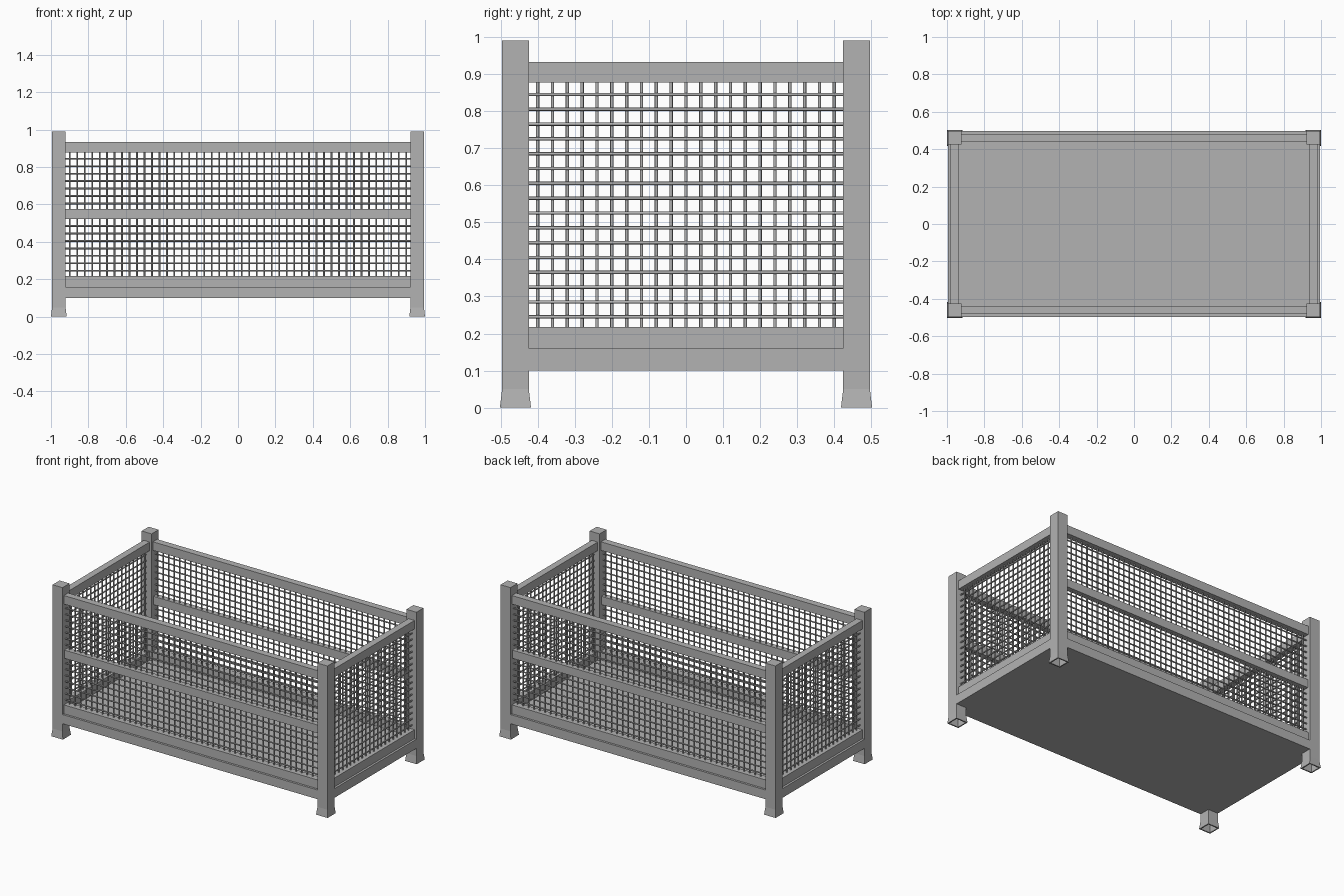
import bpy, bmesh
from math import pi
from mathutils import Matrix, Vector

cube = bpy.data.objects.get("Cube")
if cube:
    bpy.data.objects.remove(cube, do_unlink=True)

steel = bpy.data.materials.new("grey steel")
steel.use_nodes = True
GREY = (0.45, 0.45, 0.45, 1)
steel.diffuse_color = GREY
steel.node_tree.nodes["Principled BSDF"].inputs["Base Color"].default_value = GREY

CX, CY = 0.958, 0.46        # post centres
POST, FOOT = 0.036, 0.042   # half widths
ROD, STEP = 0.0045, 0.04    # mesh rod radius and spacing
BASE_LOW, BASE_TOP = 0.10, 0.16


def finish(name, bm, smooth=False):
    mesh = bpy.data.meshes.new(name)
    bm.normal_update()
    bm.to_mesh(mesh)
    bm.free()
    mesh.materials.append(steel)
    if smooth:
        mesh.shade_smooth()
    obj = bpy.data.objects.new(name, mesh)
    bpy.context.collection.objects.link(obj)
    return obj


def box(name, low, high):
    low, high = Vector(low), Vector(high)
    bm = bmesh.new()
    size = Matrix.Diagonal((*(high - low), 1))
    bmesh.ops.create_cube(bm, size=1, matrix=Matrix.Translation((low + high) / 2) @ size)
    return finish(name, bm)


def rod(bm, start, end):
    start, end = Vector(start), Vector(end)
    axis = end - start
    turn = axis.to_track_quat('Z', 'Y').to_matrix().to_4x4()
    bmesh.ops.create_cone(bm, cap_ends=False, segments=8, radius1=ROD, radius2=ROD,
                          depth=axis.length,
                          matrix=Matrix.Translation((start + end) / 2) @ turn)


def post(name, x, y):
    # Square tube: hollow flared foot, straight shaft, closed top
    rings = [(FOOT - 0.012, 0.06), (FOOT - 0.008, 0), (FOOT, 0), (POST, 0.05), (POST, 0.99)]
    bm = bmesh.new()
    loops = [[bm.verts.new((x + sx * h, y + sy * h, z))
              for sx, sy in ((-1, -1), (1, -1), (1, 1), (-1, 1))] for h, z in rings]
    for a, b in zip(loops, loops[1:]):
        for i in range(4):
            j = (i + 1) % 4
            bm.faces.new((a[i], a[j], b[j], b[i]))
    bm.faces.new(loops[-1])
    bm.faces.new(loops[0])
    bmesh.ops.recalc_face_normals(bm, faces=bm.faces)
    finish(name, bm)


# Corner posts
for sx, side in ((-1, "right"), (1, "left")):
    for sy, end in ((-1, "front"), (1, "back")):
        post(f"{end}_{side}_post", sx * CX, sy * CY)

# Floor base, flush with the outer post faces
ox, oy = CX + POST, CY + POST
box("floor_base", (-ox, -oy + 2 * POST, BASE_LOW), (ox, oy - 2 * POST, BASE_TOP))
for s, end in ((-1, "front"), (1, "back")):
    ys = sorted((s * oy, s * (oy - 2 * POST)))
    box(f"{end}_base_beam", (-ox + 2 * POST, ys[0], BASE_LOW), (ox - 2 * POST, ys[1], BASE_TOP))

# Rails: name, bottom, top, half depth
RAILS = [("bottom_rail", BASE_TOP, 0.218, 0.022), ("top_rail", 0.877, 0.933, 0.022)]
MIDDLE = [("lower_middle_rail", 0.521, 0.548, 0.018), ("upper_middle_rail", 0.548, 0.575, 0.018)]
LEVELS = [0.245 + STEP * i for i in range(16)]


def wall(name, half, place, rails, count, levels):
    """place(along, outward, z) gives a point on the wall."""
    for part, z0, z1, depth in rails:
        a, b = place(-half, -depth, z0), place(half, depth, z1)
        box(f"{name}_{part}", [min(p) for p in zip(a, b)], [max(p) for p in zip(a, b)])
    bm = bmesh.new()
    for i in range(count):
        u = (i - (count - 1) / 2) * STEP
        rod(bm, place(u, -ROD, 0.21), place(u, -ROD, 0.885))
    for z in levels:
        rod(bm, place(-half, ROD, z), place(half, ROD, z))
    finish(f"{name}_mesh", bm, smooth=True)


# Long walls with a double middle rail, and plain end walls
long_levels = [z for z in LEVELS if not 0.515 < z < 0.58]
for s, front, side in ((-1, "front", "right"), (1, "back", "left")):
    wall(front, CX - POST, lambda u, v, z: (u, s * (CY + v), z),
         RAILS + MIDDLE, 46, long_levels)
    wall(side, CY - POST, lambda u, v, z: (s * (CX + v), u, z),
         RAILS, 21, LEVELS)
